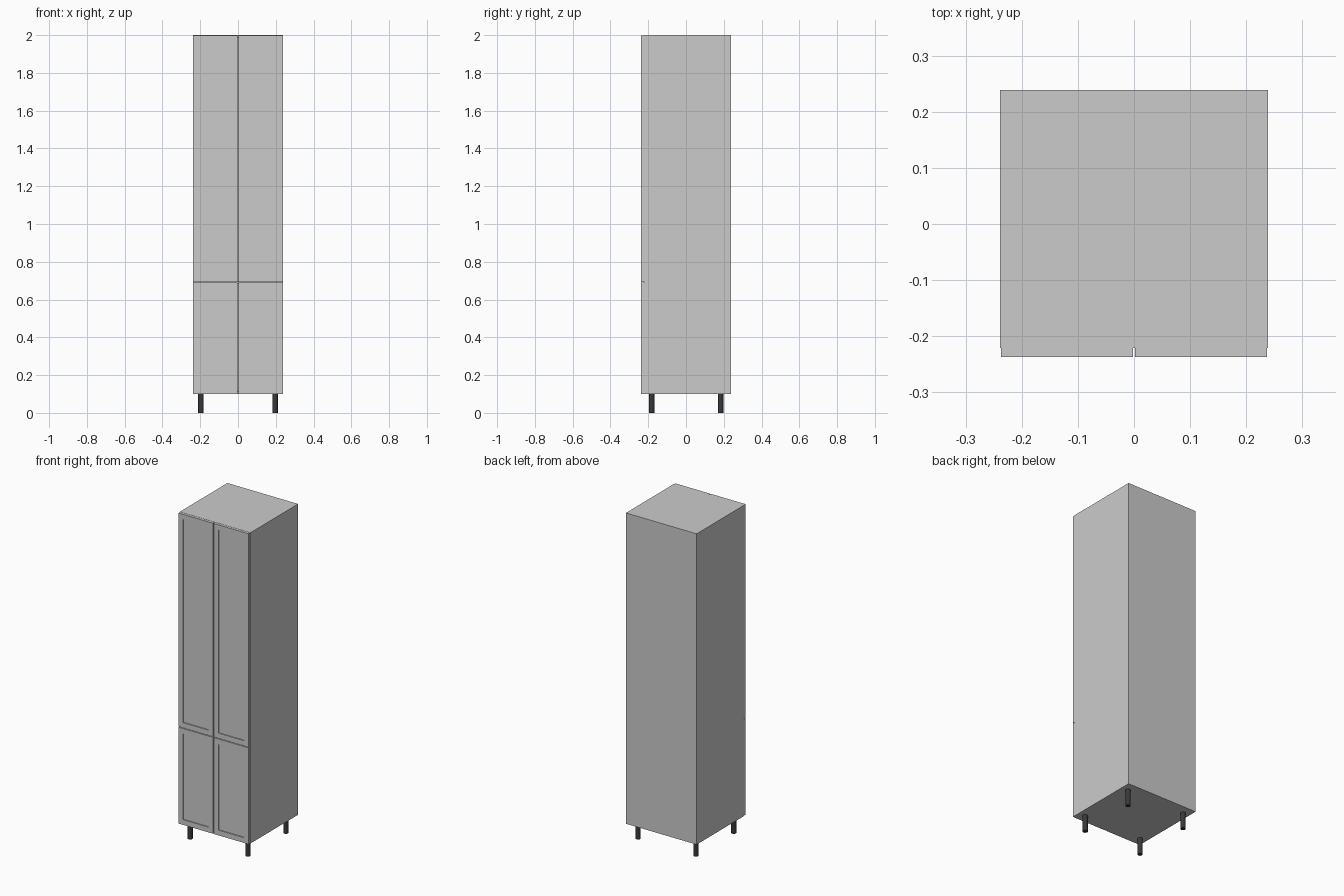
import bpy, bmesh

if "Cube" in bpy.data.objects:
    bpy.data.objects.remove(bpy.data.objects["Cube"])

def box(name, x0, x1, y0, y1, z0, z1):
    bm = bmesh.new()
    bmesh.ops.create_cube(bm, size=1)
    for v in bm.verts:
        v.co = (x1 if v.co.x > 0 else x0, y1 if v.co.y > 0 else y0, z1 if v.co.z > 0 else z0)
    me = bpy.data.meshes.new(name)
    bm.to_mesh(me)
    bm.free()
    ob = bpy.data.objects.new(name, me)
    bpy.context.collection.objects.link(ob)
    return ob

W, FRONT, BACK = 0.239, -0.237, 0.239   # half width, door face, back face
BODY = -0.221                           # front edge of the carcass
Z0, Z1, SEAM, T = 0.1, 2.0, 0.692, 0.012

# carcass panels
for side, s in (("left", -1), ("right", 1)):
    a, b = sorted((s * W, s * (W - T)))
    box(side + "_side_panel", a, b, BODY, BACK, Z0, Z1)
inner = W - T
box("top_panel", -inner, inner, BODY, BACK, Z1 - T, Z1)
box("bottom_panel", -inner, inner, BODY, BACK, Z0, Z0 + T)
box("middle_shelf", -inner, inner, BODY, BACK - 0.004, SEAM - T / 2, SEAM + T / 2)
box("back_panel", -inner, inner, BACK - 0.004, BACK, Z0 + T, Z1 - T)

# framed doors with a recessed centre
def door(name, x0, x1, z0, z1):
    ob = box(name, x0, x1, FRONT, BODY, z0, z1)
    bm = bmesh.new()
    bm.from_mesh(ob.data)
    bm.normal_update()
    face = min(bm.faces, key=lambda f: f.calc_center_median().y)
    bmesh.ops.inset_region(bm, faces=[face], thickness=0.045)
    rim = bmesh.ops.extrude_discrete_faces(bm, faces=[face])["faces"]
    bmesh.ops.translate(bm, verts=list(rim[0].verts), vec=(0, 0.006, 0))
    bm.to_mesh(ob.data)
    bm.free()

for side, s in (("left", -1), ("right", 1)):
    a, b = sorted((s * 0.002, s * 0.237))
    door("lower_" + side + "_door", a, b, Z0 + 0.001, SEAM - 0.002)
    door("upper_" + side + "_door", a, b, SEAM + 0.002, Z1 - 0.001)

# dark round legs
dark = bpy.data.materials.new("dark_leg")
dark.diffuse_color = (0.04, 0.04, 0.045, 1)
dark.use_nodes = True
dark.node_tree.nodes["Principled BSDF"].inputs["Base Color"].default_value = dark.diffuse_color
for yname, y in (("front", -0.182), ("back", 0.183)):
    for xname, x in (("left", -0.196), ("right", 0.196)):
        bpy.ops.mesh.primitive_cylinder_add(vertices=24, radius=0.0145, depth=Z0, location=(x, y, Z0 / 2))
        leg = bpy.context.object
        leg.name = yname + "_" + xname + "_leg"
        leg.data.materials.append(dark)
        bpy.ops.object.shade_smooth_by_angle()
